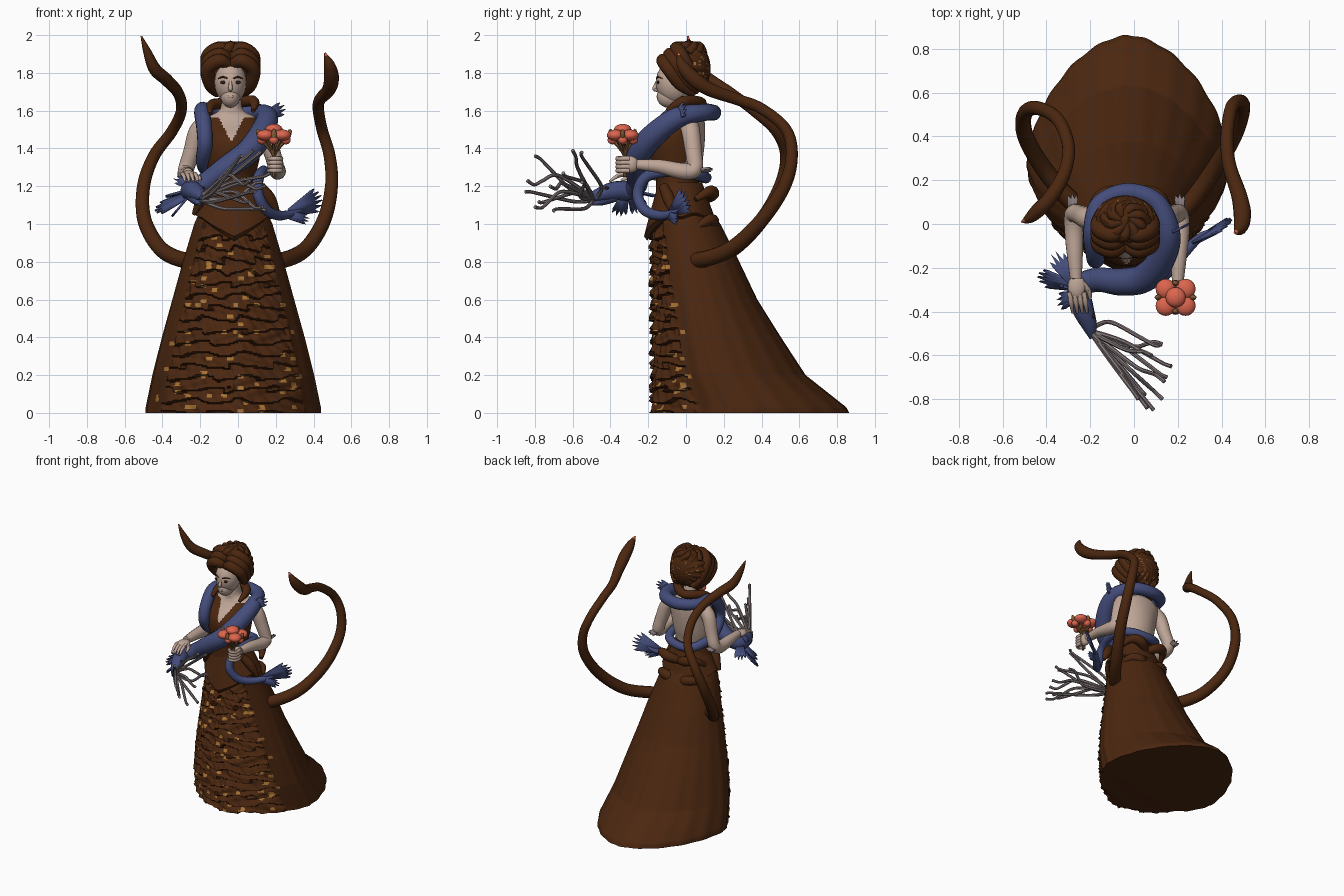
import bpy, bmesh, math, random
from math import sin, cos, pi, radians
from mathutils import Vector, Matrix
random.seed(4)

def mat(name, c):
    m = bpy.data.materials.new(name)
    m.diffuse_color = (*c, 1)
    return m

BROWN = mat("dark brown", (0.070, 0.020, 0.005))
SKIN = mat("pale skin", (0.52, 0.38, 0.31))
BLUE = mat("slate blue", (0.058, 0.075, 0.20))
GREY = mat("warm grey", (0.23, 0.185, 0.19))
CORAL = mat("coral", (0.72, 0.13, 0.075))
GOLD = mat("gold", (0.38, 0.17, 0.035))
STEM = mat("tan stem", (0.22, 0.10, 0.035))
DARK = mat("eye dark", (0.03, 0.012, 0.008))

def make(name, verts, faces, mats, rule=None):
    me = bpy.data.meshes.new(name)
    me.from_pydata([tuple(v) for v in verts], [], faces)
    bm = bmesh.new()
    bm.from_mesh(me)
    bmesh.ops.recalc_face_normals(bm, faces=bm.faces)
    bm.to_mesh(me)
    bm.free()
    mats = mats if isinstance(mats, list) else [mats]
    for m in mats:
        me.materials.append(m)
    if rule:
        for p in me.polygons:
            p.material_index = rule(p)
    ob = bpy.data.objects.new(name, me)
    bpy.context.collection.objects.link(ob)
    return ob

def loft(name, rings, mats, rule=None):
    """Skin a list of equal closed rings and cap both ends."""
    n = len(rings[0])
    verts = [v for r in rings for v in r]
    faces = [(i*n+j, i*n+(j+1) % n, (i+1)*n+(j+1) % n, (i+1)*n+j)
             for i in range(len(rings)-1) for j in range(n)]
    faces += [tuple(range(n)), tuple(range(len(verts)-n, len(verts)))]
    return make(name, verts, faces, mats, rule)

def spline(pts, steps):
    """Catmull-Rom through tuples of any length."""
    P = [pts[0]] + list(pts) + [pts[-1]]
    out = []
    for i in range(1, len(P)-2):
        for s in range(steps):
            t = s/steps
            out.append([0.5*(2*b+(c-a)*t+(2*a-5*b+4*c-d)*t*t+(3*b-a-3*c+d)*t**3)
                        for a, b, c, d in zip(P[i-1], P[i], P[i+1], P[i+2])])
    return out + [list(P[-2])]

def tube(name, pts, mats, sides=10, steps=6, rule=None):
    """Tapered tube through (x, y, z, radius) points."""
    S = spline(pts, steps)
    C = [Vector(s[:3]) for s in S]
    up, rings = None, []
    for i, c in enumerate(C):
        t = (C[min(i+1, len(C)-1)]-C[max(i-1, 0)]).normalized()
        up = t.orthogonal().normalized() if up is None else (up-t*up.dot(t)).normalized()
        side = t.cross(up)
        r = max(S[i][3], 0.002)
        rings.append([c+r*(up*cos(2*pi*k/sides)+side*sin(2*pi*k/sides)) for k in range(sides)])
    return loft(name, rings, mats, rule)

def ball(name, loc, size, m, seg=20, rot=(0, 0, 0)):
    bm = bmesh.new()
    bmesh.ops.create_uvsphere(bm, u_segments=seg, v_segments=seg//2, radius=1)
    me = bpy.data.meshes.new(name)
    bm.to_mesh(me)
    bm.free()
    me.materials.append(m)
    ob = bpy.data.objects.new(name, me)
    ob.location, ob.scale, ob.rotation_euler = loc, size, rot
    bpy.context.collection.objects.link(ob)

def fin(name, base, tip, width, spikes=5, m=BLUE, across=(0, 0, 1)):
    """Ragged fan membrane spreading from base to tip."""
    b, d = Vector(base), Vector(tip)-Vector(base)
    a = Vector(across)
    a = (a-d.normalized()*a.dot(d.normalized())).normalized()
    rim = []
    for i in range(2*spikes+1):
        u = i/(2*spikes)*2-1
        rim.append(b+d*((1-0.25*u*u) if i % 2 else 0.72)+a*width*u*(1 if i % 2 else 0.8))
    verts = [b-a*0.02, b+a*0.02] + rim
    mid = 2+spikes
    faces = [(0, i, i+1) for i in range(2, mid)] + [(0, mid, 1)]
    faces += [(1, i, i+1) for i in range(mid, 2*spikes+2)]
    s = make(name, verts, faces, m).modifiers.new("thickness", "SOLIDIFY")
    s.thickness, s.offset = 0.012, 0

# skirt with tiered ruffles in front and a smooth trained overskirt: z, rx, centre y, front, back
table = [(0, .452, .25, .42, .60), (.03, .45, .25, .42, .585), (.2, .415, .17, .34, .45),
         (.4, .365, .12, .29, .37), (.6, .31, .08, .25, .285), (.8, .255, .04, .21, .23),
         (1.0, .195, -.01, .165, .18), (1.08, .16, -.03, .13, .14)]
def skirt_at(z):
    for a, b in zip(table, table[1:]):
        if z <= b[0]:
            t = (z-a[0])/(b[0]-a[0])
            return [p+(q-p)*t for p, q in zip(a, b)]
    return table[-1]
rings, N, ROWS = [], 200, 160
for i in range(ROWS+1):
    z = 1.08*i/ROWS
    _, rx, cy, rf, rb = skirt_at(z)
    ring = []
    for k in range(N):
        th = 2*pi*k/N-pi
        s, c = sin(th), cos(th)
        n = (1.55 if c > 0 else 1.75)
        e = 2/(n+(2-n)*min(z, 1))
        if abs(th) < radians(58-8*z):
            wave = 0.22*sin(th*9+4*sin(z*23))+0.08*sin(th*19+z*40)
            f = (z/0.062+wave) % 1
            off = 0.032*(1-f)**1.2-0.006+0.004*sin(th*37+z*60)
            if z > .93:
                off *= max(0, (1.0-z)/.07)
        else:
            off = 0.012+0.003*sin(th*22)*(1-z)
        px, py = abs(s)**e*(1 if s > 0 else -1), abs(c)**e*(1 if c > 0 else -1)
        ring.append((-.025+(rx+off)*px, cy-((rf if c > 0 else rb)+off)*py, z))
    rings.append(ring)
def flecks(p):
    c = p.center
    front = c.y < skirt_at(c.z)[2]-0.12
    cell = math.floor(c.x/.028)*12.99+math.floor(c.z/.02)*78.23
    return int(front and c.z < .93 and (sin(cell)*43758.5) % 1 < .055)
loft("skirt", rings, [BROWN, GOLD], flecks)

# peplum with a pointed front
rings = []
for z0, rx, ry in [(1.22, .125, .115), (1.14, .165, .145), (1.05, .21, .175), (1.035, .19, .155)]:
    ring = []
    for k in range(64):
        th = 2*pi*k/64-pi
        drop = max(0, 1-abs(th)/1.1)*.115*(1.22-z0)/.17
        ring.append((-.02+rx*sin(th), -.03-(ry+drop*.15)*cos(th), z0-drop+.01*sin(th*7)*(z0 < 1.1 and abs(th) > 1)))
    rings.append(ring)
loft("peplum", rings, BROWN)
for s in (-1, 1):
    for z in (1.15, 1.0):
        tube("back_bow_loop", [(-.02, .10, z-.02, .025), (-.02+s*.07, .14, z+.01, .036),
                               (-.02+s*.14, .12, z+.02, .03), (-.02+s*.18, .05, z-.02, .015)], BROWN)
    tube("hip_flap", [(-.01+s*.13, -.12, 1.20, .025), (-.01+s*.18, -.09, 1.13, .032),
                      (-.01+s*.225, -.07, 1.05, .01)], BROWN)

# torso: bodice with V neck and bare back
prof = [(1.0, -.03, .16, .13), (1.15, -.04, .14, .12), (1.25, -.045, .13, .115), (1.35, -.05, .15, .14),
        (1.45, -.04, .165, .14), (1.53, 0, .165, .10), (1.57, .01, .12, .08), (1.61, -.005, .06, .06),
        (1.72, -.02, .05, .05)]
rings = [[(-.035+rx*sin(2*pi*k/120), cy-ry*cos(2*pi*k/120), z) for k in range(120)]
         for z, cy, rx, ry in spline(prof, 12)]
def bodice(p):
    c = p.center
    if c.y > .0:
        return int(c.z > 1.27)
    return int(c.z > 1.43+abs(c.x+.035)*2 or c.z > 1.565)
loft("torso", rings, [BROWN, SKIN], bodice)
tube("collar", [(-.15, -.10, 1.58, .012), (-.14, -.01, 1.63, .028), (-.035, .08, 1.64, .03),
                (.08, -.01, 1.65, .03), (.08, -.10, 1.60, .012)], BROWN)

# head and face
ball("head", (-.04, -.06, 1.75), (.085, .10, .115), SKIN, 28)
ball("jaw", (-.04, -.09, 1.675), (.052, .065, .06), SKIN)
tube("nose", [(-.04, -.15, 1.765, .006), (-.04, -.16, 1.735, .010), (-.04, -.165, 1.715, .012),
              (-.04, -.15, 1.705, .006)], SKIN, 8)
ball("lips", (-.04, -.15, 1.675), (.018, .007, .007), SKIN, 12)
for s in (-1, 1):
    ball("eye", (-.04+s*.035, -.147, 1.75), (.02, .008, .009), DARK, 12)
    tube("brow", [(-.04+s*.015, -.156, 1.77, .004), (-.04+s*.04, -.148, 1.778, .005),
                  (-.04+s*.065, -.125, 1.77, .002)], BROWN, 6)

# ridged hair, gathered on the crown
rings = []
for i in range(1, 28):
    a = pi*i/28
    ring = []
    for k in range(96):
        th = 2*pi*k/96
        r = sin(a)*(1+.045*cos(th*17+a*3))
        ring.append((-.04+.14*r*cos(th), .015-.115*cos(a), 1.825+.14*r*sin(th)))
    rings.append(ring)
loft("hair", rings, [BROWN, GOLD], lambda p: int(p.center.y > .02 and random.random() < .04))
for s in (-1, 1):
    for q in range(3):
        w = q*.035
        tube("hair_front_roll", [(-.04+s*.005, -.10+w, 1.84+w, .025), (-.04+s*.06, -.12+w, 1.865+w*.9, .038),
                                 (-.04+s*.12, -.09+w, 1.82+w*.9, .038), (-.04+s*.108, -.03+w, 1.74+w*.5, .034),
                                 (-.04+s*.07, .04+w*.6, 1.69+w*.4, .022)], BROWN)
for k in range(9):
    a = 2*pi*k/9
    tube("hair_curl", [(-.04+.10*cos(a), .01+.08*sin(a), 1.90, .025), (-.04+.07*cos(a+.5), .01+.065*sin(a+.5), 1.94, .025),
                       (-.04+.02*cos(a+1), .02+.02*sin(a+1), 1.95, .015)], BROWN, 8)

# arms
tube("arm_resting", [(-.15, .01, 1.54, .05), (-.21, .025, 1.49, .050), (-.245, .04, 1.38, .045), (-.275, .045, 1.29, .042),
                     (-.275, -.02, 1.26, .044), (-.27, -.14, 1.265, .037), (-.265, -.25, 1.27, .027)], SKIN, 14)
tube("arm_holding", [(.08, .01, 1.54, .05), (.14, .025, 1.49, .050), (.18, .04, 1.38, .045), (.205, .045, 1.29, .042),
                     (.21, -.02, 1.28, .044), (.205, -.14, 1.305, .037), (.20, -.26, 1.315, .027)], SKIN, 14)
ball("resting_palm", (-.262, -.285, 1.262), (.04, .055, .022), SKIN)
for k in range(4):
    x = -.295+k*.022
    tube("resting_finger", [(x, -.31, 1.265, .012), (x+.008, -.36, 1.255, .011), (x+.015, -.405, 1.225, .006)], SKIN, 8, 4)
tube("resting_thumb", [(-.235, -.27, 1.26, .014), (-.205, -.31, 1.245, .012), (-.20, -.345, 1.23, .006)], SKIN, 8, 4)
ball("holding_palm", (.20, -.295, 1.315), (.032, .045, .045), SKIN)
for k in range(4):
    z = 1.283+k*.021
    tube("holding_finger", [(.225, -.30, z, .013), (.225, -.345, z, .013), (.19, -.362, z, .013), (.16, -.335, z, .009)], SKIN, 8, 4)
for x in (-.28, .21):
    fin("elbow_spikes", (x, .05, 1.28), (x, .14, 1.29), .03, 3, GREY, (1, 0, .4))

# flower bouquet
for k in range(9):
    a = 2*pi*k/8
    r = .064 if k < 8 else 0
    x, y, z = .19+r*cos(a), -.335+r*.85*sin(a), 1.445+(.02 if k % 2 else 0)+(.05 if k == 8 else 0)
    tube("flower_stem", [(.19, -.325, 1.25, .008), (.19, -.325, 1.36, .009), (x, y, z, .009)], STEM, 6, 4)
    if k % 2 or k == 8:
        ball("flower_head", (x, y, z+.005), (.046, .046, .03), CORAL)
    else:
        ball("flower_bud", (x, y, z), (.026, .026, .024), CORAL, 14)
        ball("flower_leaf", (x+.012*cos(a), y+.01*sin(a), z+.025), (.016, .014, .035), STEM, 10, (0, .4*cos(a), 0))

# sea serpent wound round the shoulders and waist
tube("serpent_body", [
    (-.19, -.52, 1.14, .014), (-.205, -.46, 1.155, .036), (-.235, -.38, 1.175, .05), (-.25, -.29, 1.18, .052),
    (-.17, -.255, 1.22, .055), (-.06, -.265, 1.30, .062), (.05, -.245, 1.38, .066), (.125, -.16, 1.48, .064),
    (.155, -.04, 1.565, .056), (.10, .10, 1.59, .045), (-.035, .145, 1.59, .042), (-.16, .09, 1.60, .04),
    (-.19, -.03, 1.60, .042), (-.18, -.13, 1.52, .042), (-.175, -.16, 1.42, .04), (-.185, -.08, 1.32, .036),
    (-.14, .06, 1.26, .032), (-.03, .105, 1.245, .03), (.10, .06, 1.26, .03), (.135, -.08, 1.28, .03),
    (.11, -.21, 1.25, .029), (.105, -.255, 1.16, .029), (.15, -.22, 1.075, .028), (.22, -.14, 1.045, .026),
    (.30, -.06, 1.06, .018), (.35, -.03, 1.09, .006)], BLUE, 14, 7)
tube("serpent_jaw", [(-.24, -.38, 1.15, .035), (-.215, -.45, 1.125, .028), (-.205, -.50, 1.105, .008)], BLUE)
ball("serpent_eye", (-.185, -.42, 1.19), (.01, .012, .01), DARK, 10)
fin("tail_fin", (.27, -.08, 1.06), (.445, .015, 1.14), .08, 6, BLUE, (.3, .5, -1))
fin("tail_fin_low", (.26, -.10, 1.05), (.38, -.04, 1.02), .035, 4)
fin("shoulder_fin", (.13, -.06, 1.56), (.25, .0, 1.62), .045, 4)
fin("cheek_fin", (-.25, -.29, 1.16), (-.44, -.24, 1.07), .06, 5, BLUE, (0, 1, .8))
fin("cheek_fin", (-.25, -.30, 1.18), (-.37, -.13, 1.14), .05, 4, BLUE, (1, .5, 0))
fin("chin_fin", (-.25, -.32, 1.16), (-.35, -.36, 1.04), .05, 4, BLUE, (0, 1, 0))
fin("crest_fin", (-.24, -.31, 1.20), (-.34, -.28, 1.24), .03, 3)

# feelers streaming from the serpent's mouth: tip position, sideways bow, upward bow
feelers = [(.09, -.85, 1.17, -.07, -.03), (.13, -.80, 1.09, .02, .06), (.17, -.65, 1.27, -.03, .02),
           (.12, -.55, 1.38, -.07, -.05), (.02, -.80, 1.36, -.03, -.06), (.14, -.72, 1.20, .05, .05),
           (.15, -.70, 1.07, -.05, -.02), (.06, -.84, 1.23, .02, .08), (.08, -.60, 1.39, .03, .04),
           (.05, -.78, 1.12, -.08, .05), (.13, -.55, 1.22, .04, -.03)]
for k, (x, y, z, sx, sz) in enumerate(feelers):
    def at(t, b, r):
        return (-.20+(x+.20)*t+.85*sx*b, -.49+(y+.49)*t-sx*b, 1.13+(z-1.13)*t+sz*b, r)
    tube("feeler", [at(0, 0, .011), at(.22, .6, .011), at(.5, 1, .010), at(.75, .3, .010),
                    at(.9, -.15, .009), at(1, 0, .010)], GREY, 7, 5)

# two long curling tails with small red tips
tails = [[(-.20, .06, .82, .045), (-.29, .11, .81, .043), (-.41, .25, .87, .041), (-.495, .40, 1.02, .038),
          (-.50, .50, 1.20, .035), (-.445, .53, 1.36, .032), (-.35, .48, 1.49, .030), (-.30, .36, 1.60, .029),
          (-.315, .24, 1.69, .030), (-.375, .13, 1.76, .033), (-.44, .06, 1.82, .033), (-.48, .025, 1.91, .022),
          (-.512, .01, 1.995, .004)],
         [(.15, .03, .82, .045), (.24, .08, .81, .043), (.36, .24, .87, .041), (.455, .40, 1.02, .038),
          (.495, .52, 1.20, .035), (.485, .56, 1.36, .032), (.445, .53, 1.50, .030), (.425, .40, 1.61, .030),
          (.435, .27, 1.66, .031), (.48, .13, 1.71, .036), (.495, .04, 1.77, .040), (.485, -.02, 1.84, .030),
          (.46, -.04, 1.905, .005)]]
for pts in tails:
    top = pts[-1][2]-.012
    tube("curling_tail", pts, [BROWN, CORAL], 14, 7, lambda p: int(p.center.z > top))

# smooth shading that keeps sharp creases
bpy.ops.object.select_all(action='DESELECT')
for ob in bpy.context.scene.objects:
    ob.select_set(True)
    bpy.context.view_layer.objects.active = ob
bpy.ops.object.shade_smooth_by_angle(angle=radians(45))
